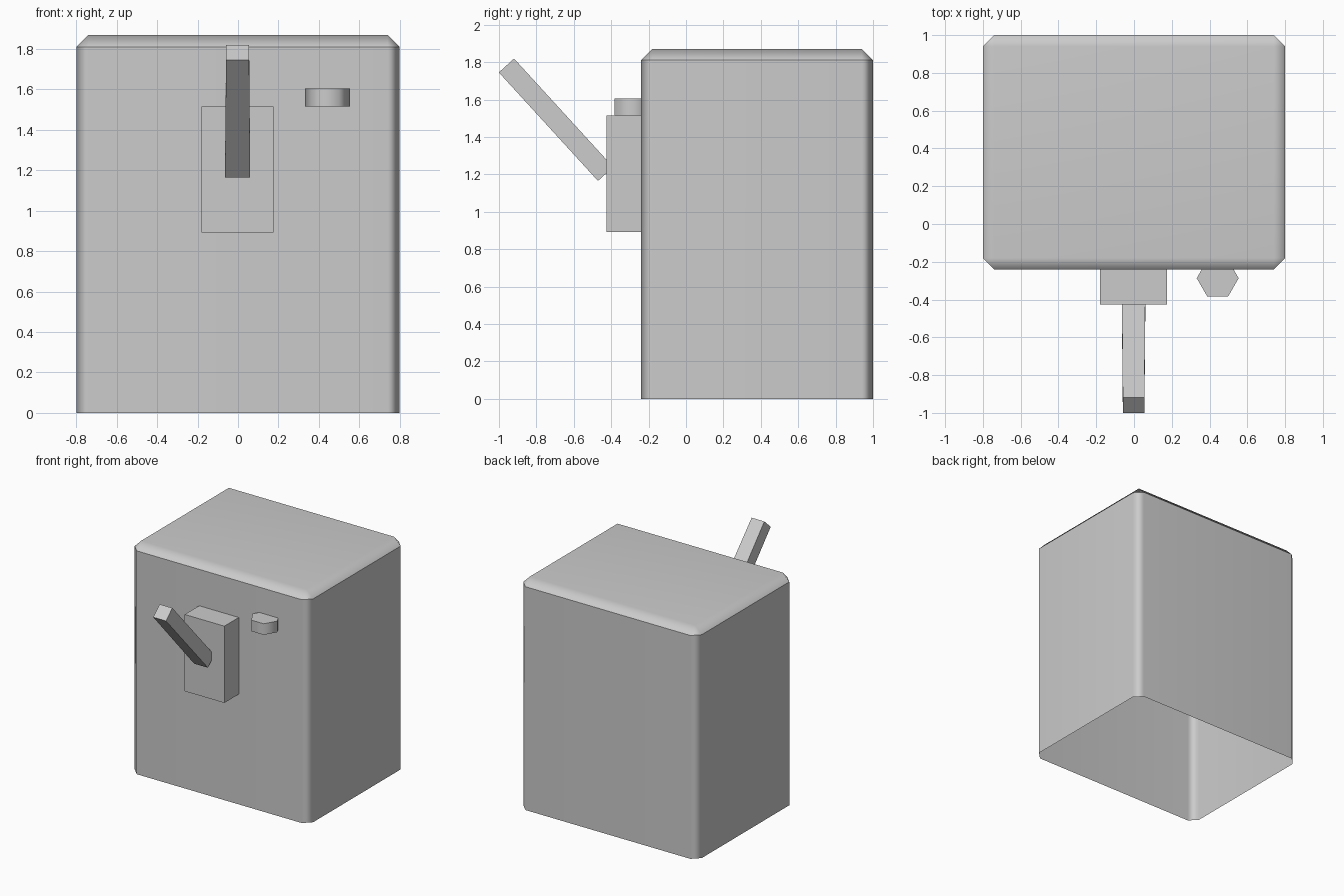
import bpy, bmesh, math
from mathutils import Vector

if "Cube" in bpy.data.objects:
    bpy.data.objects.remove(bpy.data.objects["Cube"], do_unlink=True)

grey = bpy.data.materials.new("light_grey")
grey.use_nodes = True
colour = (0.6, 0.6, 0.6, 1)
grey.diffuse_color = colour
grey.node_tree.nodes["Principled BSDF"].inputs["Base Color"].default_value = colour


def finish(bm, name):
    bmesh.ops.recalc_face_normals(bm, faces=bm.faces)
    mesh = bpy.data.meshes.new(name)
    bm.to_mesh(mesh)
    bm.free()
    mesh.materials.append(grey)
    obj = bpy.data.objects.new(name, mesh)
    bpy.context.collection.objects.link(obj)
    return obj


def box(low, high):
    bm = bmesh.new()
    bmesh.ops.create_cube(bm, size=1)
    low, high = Vector(low), Vector(high)
    for v in bm.verts:
        v.co = (low + high) / 2 + v.co * (high - low)
    return bm


# Body: chamfered shell, open underneath
chamfer, height = 0.06, 1.87
bm = box((-0.8, -0.24, 0), (0.8, 1, height))
edges = [e for e in bm.edges if max(v.co.z for v in e.verts) > 0.1]
bmesh.ops.bevel(bm, geom=edges, offset=chamfer, segments=1, affect='EDGES')
bottom = [f for f in bm.faces if all(v.co.z < 0.01 for v in f.verts)]
bmesh.ops.delete(bm, geom=bottom, context='FACES_ONLY')
for f in bm.faces:
    f.smooth = True
for e in bm.edges:  # crisp line below the top chamfer
    if all(abs(v.co.z - (height - chamfer)) < 0.01 for v in e.verts):
        e.smooth = False
body = finish(bm, "body")
weighted = body.modifiers.new("weighted_normals", 'WEIGHTED_NORMAL')
weighted.keep_sharp = True

# Mounting plate for the lever
finish(box((-0.18, -0.425, 0.893), (0.175, -0.24, 1.515)), "lever_mount")

# Lever: slightly tapered bar sloping up and forward
tip, foot = Vector((0, -0.96, 1.782)), Vector((0, -0.43, 1.202))
along = (tip - foot).normalized()
across = along.cross(Vector((1, 0, 0)))
bm = bmesh.new()
bmesh.ops.create_cube(bm, size=2)
for v in bm.verts:
    end, half = (tip, 0.057) if v.co.z > 0 else (foot, 0.062)
    v.co = end + Vector((v.co.x * half - 0.002, 0, 0)) + across * v.co.y * 0.055
finish(bm, "lever")

# Hexagonal knob with smooth sides
bm = bmesh.new()
bmesh.ops.create_cone(bm, cap_ends=True, segments=6, radius1=0.111,
                      radius2=0.111, depth=0.09)
# Put two corners on the left-right axis
if max(v.co.x for v in bm.verts) < 0.105:
    for v in bm.verts:
        v.co.x, v.co.y = v.co.y, -v.co.x
bmesh.ops.translate(bm, verts=bm.verts, vec=(0.443, -0.287, 1.56))
knob = finish(bm, "knob")
bpy.ops.object.select_all(action='DESELECT')
knob.select_set(True)
bpy.context.view_layer.objects.active = knob
bpy.ops.object.shade_smooth_by_angle(angle=math.radians(65))
